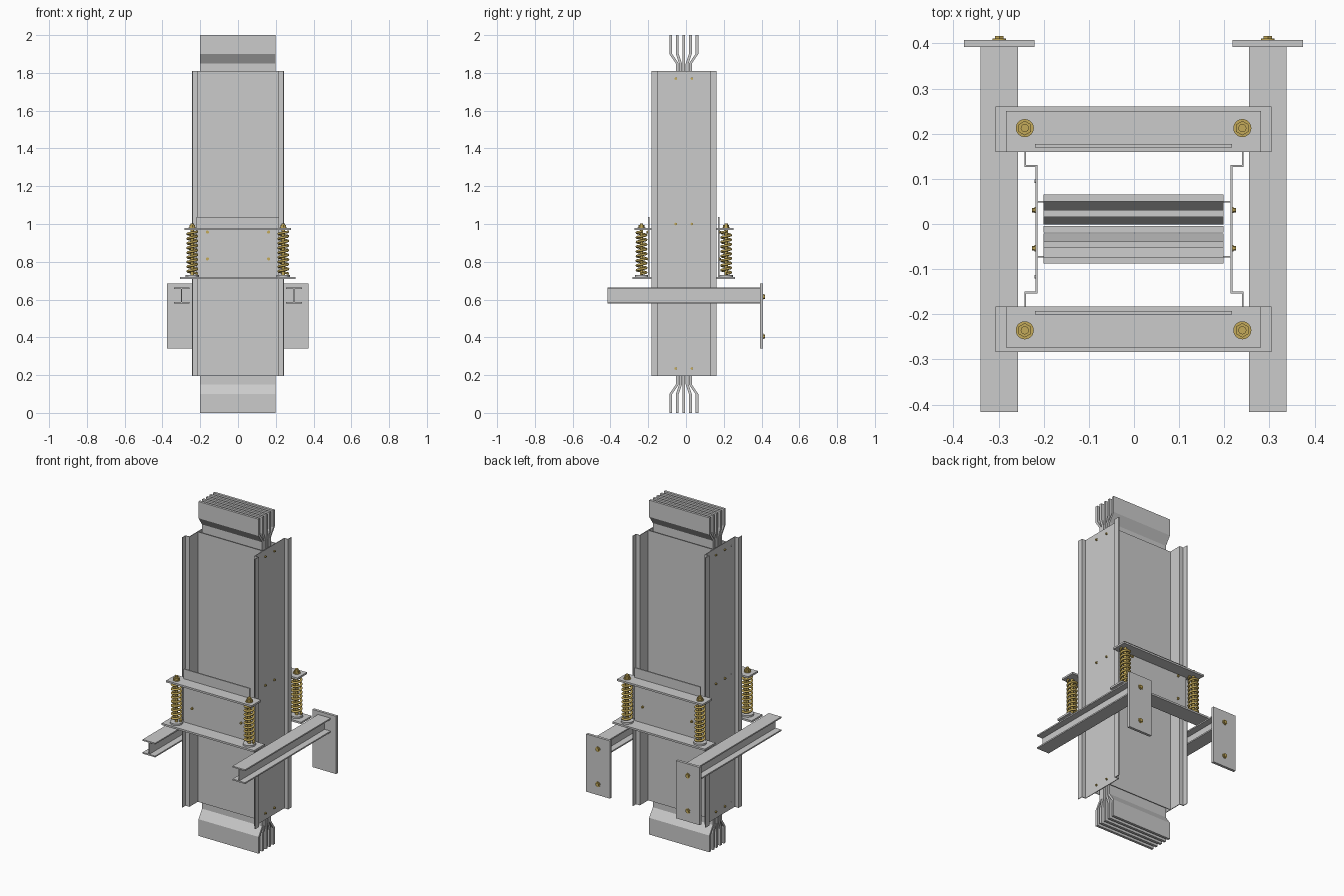
import bpy, bmesh, math
from mathutils import Vector

if "Cube" in bpy.data.objects:
    bpy.data.objects.remove(bpy.data.objects["Cube"])

CY = -0.0115                       # depth centre of the duct

brass = bpy.data.materials.new("brass")
brass.diffuse_color = (0.55, 0.40, 0.10, 1)
brass.use_nodes = True
brass.node_tree.nodes["Principled BSDF"].inputs["Base Color"].default_value = brass.diffuse_color


def make(name, bm, mat=None):
    bmesh.ops.recalc_face_normals(bm, faces=bm.faces)
    me = bpy.data.meshes.new(name)
    bm.to_mesh(me)
    bm.free()
    ob = bpy.data.objects.new(name, me)
    bpy.context.collection.objects.link(ob)
    if mat:
        me.materials.append(mat)
    return ob


def box(name, x0, x1, y0, y1, z0, z1):
    bm = bmesh.new()
    bmesh.ops.create_cube(bm, size=1)
    for v in bm.verts:
        v.co = Vector(((x0 + x1) / 2 + v.co.x * (x1 - x0),
                       (y0 + y1) / 2 + v.co.y * (y1 - y0),
                       (z0 + z1) / 2 + v.co.z * (z1 - z0)))
    return make(name, bm)


def extrude(name, outline, place, a, b):
    """Closed 2D outline swept from a to b; place(u, v, t) gives the 3D point."""
    bm = bmesh.new()
    lo = [bm.verts.new(place(u, v, a)) for u, v in outline]
    hi = [bm.verts.new(place(u, v, b)) for u, v in outline]
    n = len(outline)
    for i in range(n):
        j = (i + 1) % n
        bm.faces.new((lo[i], lo[j], hi[j], hi[i]))
    bm.faces.new(lo)
    bm.faces.new(hi)
    return make(name, bm)


def rod(name, p, axis, length, r, sides=16, mat=brass):
    """Cylinder starting at p and running along axis."""
    bm = bmesh.new()
    bmesh.ops.create_cone(bm, cap_ends=True, segments=sides, radius1=r, radius2=r, depth=length)
    axis = Vector(axis)
    q = Vector((0, 0, 1)).rotation_difference(axis)
    for v in bm.verts:
        v.co = q @ v.co + Vector(p) + axis * length / 2
    ob = make(name, bm, mat)
    if sides > 6:
        for f in ob.data.polygons:
            f.use_smooth = len(f.vertices) == 4
    return ob


def screw(name, p, axis, r=0.006):
    rod(name + "_washer", p, axis, 0.002, r * 1.4)
    rod(name + "_head", p, axis, 0.008, r, 6)


# five conductor bars, flared apart at both ends
T = 0.0075
for i in range(-2, 3):
    wide, slim = CY + i * 0.0345, CY + i * 0.0175
    path = [(wide, 0), (wide, 0.1), (slim, 0.15), (slim, 1.85), (wide, 1.9), (wide, 2)]
    loop = [(y - T, z) for y, z in path] + [(y + T, z) for y, z in reversed(path)]
    extrude(f"conductor_bar_{i + 3}", loop, lambda u, v, t: (t, u, v), -0.2, 0.198)

# duct: stepped side channels with recessed front and back covers
t = 0.004
outer = [(0.243, 0.172), (0.243, 0.138), (0.218, 0.138), (0.218, -0.138), (0.243, -0.138), (0.243, -0.172)]
inner = [(0.243 - t, -0.172), (0.243 - t, -0.138 - t), (0.218 - t, -0.138 - t),
         (0.218 - t, 0.138 + t), (0.243 - t, 0.138 + t), (0.243 - t, 0.172)]
for s, side in ((-1, "left"), (1, "right")):
    extrude(f"{side}_side_channel", outer + inner,
            lambda u, v, w, s=s: (s * u, v + CY, w), 0.195, 1.81)
    # side screws
    for k, z in enumerate((0.235, 1.0, 1.77)):
        for m, y in enumerate((-0.054, 0.031)):
            screw(f"{side}_side_screw_{k}{m}", (s * 0.218, y, z), (s, 0, 0), 0.005)
        if s < 0:
            for m, y in enumerate((-0.117, 0.095)):
                rod(f"left_side_rivet_{k}{m}", (-0.218, y, z), (-1, 0, 0), 0.002, 0.004, 12, None)
for s, face in ((-1, "front"), (1, "back")):
    y = CY + s * 0.061
    box(f"{face}_cover", -0.216, 0.216, y - 0.002, y + 0.002, 0.195, 1.81)


# spring hangers front and back
def spring(name, x, y, z0, z1, r, wire, turns=9, steps=18):
    cu = bpy.data.curves.new(name, 'CURVE')
    cu.dimensions = '3D'
    cu.bevel_depth = wire
    cu.bevel_resolution = 2
    cu.use_fill_caps = True
    sp = cu.splines.new('POLY')
    n = turns * steps
    sp.points.add(n)
    for i in range(n + 1):
        a = 2 * math.pi * i / steps
        sp.points[i].co = (x + r * math.cos(a), y + r * math.sin(a), z0 + (z1 - z0) * i / n, 1)
    ob = bpy.data.objects.new(name, cu)
    bpy.context.collection.objects.link(ob)
    cu.materials.append(brass)


for s, face in ((-1, "front"), (1, "back")):
    def ys(a, b):
        return sorted((CY + s * a, CY + s * b))
    box(f"{face}_lower_plate", -0.307, 0.305, *ys(0.171, 0.272), 0.709, 0.72)
    box(f"{face}_upper_plate", -0.284, 0.281, *ys(0.171, 0.262), 0.967, 0.978)
    box(f"{face}_hanger_plate", -0.219, 0.217, *ys(0.181, 0.189), 0.715, 1.036)
    for h in (-1, 1):
        side = "left" if h < 0 else "right"
        x, y = h * 0.241 - 0.001, CY + s * 0.224
        n = f"{face}_{side}"
        rod(n + "_spring_cup", (x, y, 0.72), (0, 0, 1), 0.01, 0.035, 24, None)
        spring(n + "_spring", x, y, 0.737, 0.96, 0.025, 0.0065)
        rod(n + "_spring_rod", (x, y, 0.72), (0, 0, 1), 0.283, 0.009)
        rod(n + "_rod_washer", (x, y, 0.978), (0, 0, 1), 0.004, 0.02, 24)
        rod(n + "_rod_nut", (x, y, 0.982), (0, 0, 1), 0.012, 0.016, 6)
        for k, z in enumerate((0.815, 0.957)):
            screw(f"{n}_hanger_screw_{k}", (h * 0.162, CY + s * 0.189, z), (0, s, 0))

# cantilever beams with wall plates
W, H, f, w = 0.0415, 0.0425, 0.008, 0.003
half = [(-W, -H), (W, -H), (W, -H + f), (w, -H + f), (w, H - f), (W, H - f), (W, H)]
section = half + [(-W, H), (-W, H - f), (-w, H - f), (-w, -H + f), (-W, -H + f)]
for s, side in ((-1, "left"), (1, "right")):
    x = s * 0.2975 - 0.001
    extrude(f"{side}_beam", section, lambda u, v, y, x=x: (x + u, y, v + 0.622), -0.416, 0.393)
    box(f"{side}_wall_plate", x - 0.078, x + 0.078, 0.392, 0.408, 0.34, 0.685)
    for k, z in enumerate((0.405, 0.615)):
        p = (x, 0.408, z)
        rod(f"{side}_wall_washer_{k}", p, (0, 1, 0), 0.003, 0.015)
        rod(f"{side}_wall_nut_{k}", p, (0, 1, 0), 0.009, 0.011, 6)
